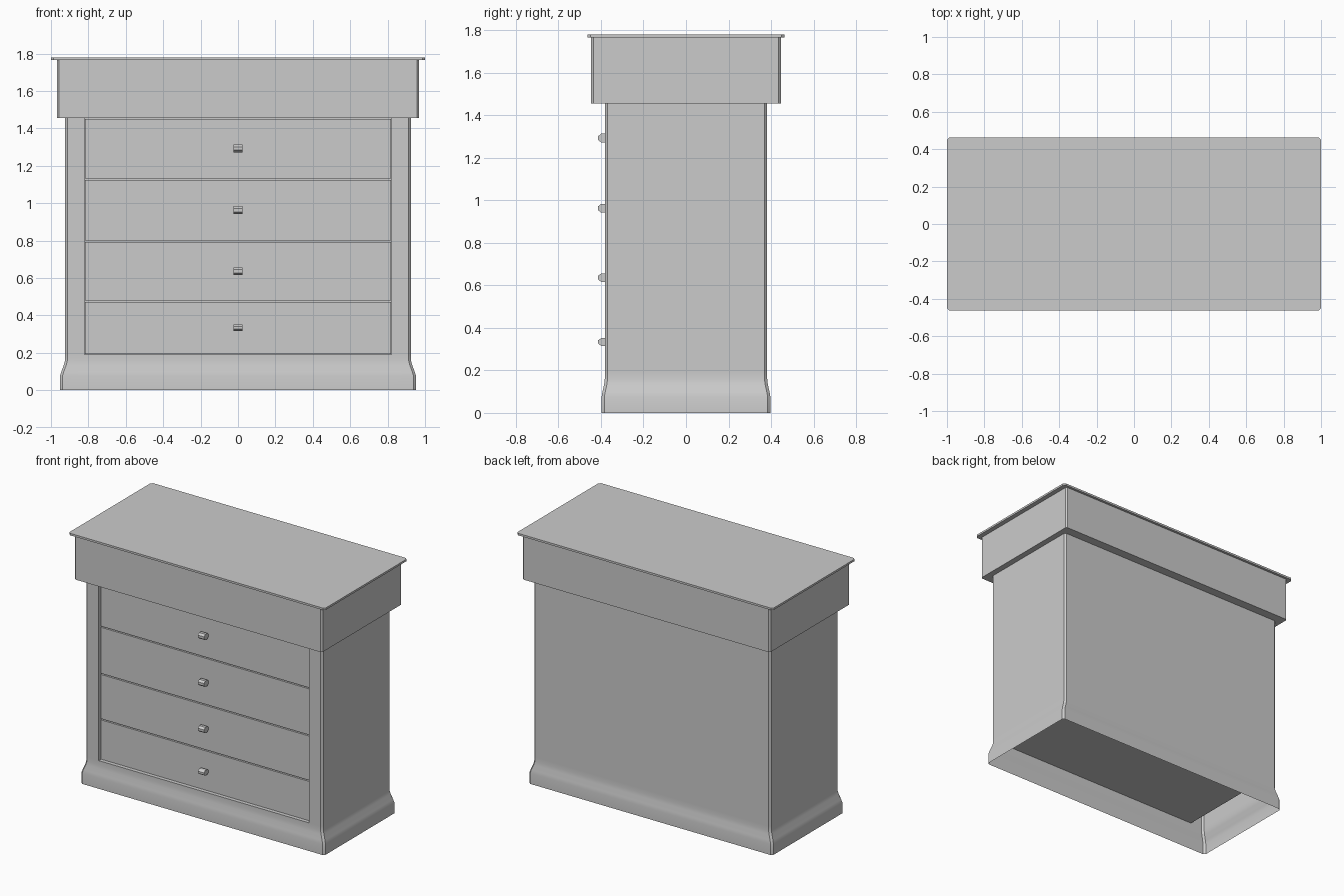
import bpy, bmesh, math

if "Cube" in bpy.data.objects:
    bpy.data.objects.remove(bpy.data.objects["Cube"])

HALF_OPEN = 0.82      # half width of the drawer opening
OPEN_Z = 0.19         # bottom of the drawer opening
BODY_TOP = 1.455


def finish(bm, name, smooth=False):
    bmesh.ops.recalc_face_normals(bm, faces=bm.faces)
    me = bpy.data.meshes.new(name)
    bm.to_mesh(me)
    bm.free()
    ob = bpy.data.objects.new(name, me)
    bpy.context.collection.objects.link(ob)
    if smooth:
        bpy.ops.object.select_all(action='DESELECT')
        ob.select_set(True)
        bpy.context.view_layer.objects.active = ob
        bpy.ops.object.shade_smooth_by_angle(angle=math.radians(32))
    return ob


def outline(hx, hy, c):
    """Rectangle with cut corners, starting on the front right."""
    return [(hx - c, -hy), (hx, -hy + c), (hx, hy - c), (hx - c, hy),
            (-hx + c, hy), (-hx, hy - c), (-hx, -hy + c), (-hx + c, -hy)]


def chamfered_slab(name, hx, hy, c, z0, z1):
    bm = bmesh.new()
    f = bm.faces.new([bm.verts.new((x, y, z0)) for x, y in outline(hx, hy, c)])
    ext = bmesh.ops.extrude_face_region(bm, geom=[f], use_keep_orig=True)
    top = [v for v in ext['geom'] if isinstance(v, bmesh.types.BMVert)]
    bmesh.ops.translate(bm, verts=top, vec=(0, 0, z1 - z0))
    return finish(bm, name)


def box(name, x0, x1, y0, y1, z0, z1):
    bm = bmesh.new()
    bmesh.ops.create_cube(bm, size=1)
    for v in bm.verts:
        v.co = ((x0 + x1) / 2 + v.co.x * (x1 - x0),
                (y0 + y1) / 2 + v.co.y * (y1 - y0),
                (z0 + z1) / 2 + v.co.z * (z1 - z0))
    return finish(bm, name)


# Cabinet shell: flared plinth rising into straight walls, open below and at the drawers
bm = bmesh.new()
profile = [(0.952, 0.397, 0), (0.952, 0.397, 0.075), (0.945, 0.393, 0.098),
           (0.931, 0.385, 0.135), (0.925, 0.382, 0.16),
           (0.925, 0.382, OPEN_Z), (0.925, 0.382, BODY_TOP)]
rings = []
for hx, hy, z in profile:
    pts = [(HALF_OPEN, -hy)] + outline(hx, hy, 0.013) + [(-HALF_OPEN, -hy)]
    rings.append([bm.verts.new((x, y, z)) for x, y in pts])
for k, (a, b) in enumerate(zip(rings, rings[1:])):
    n = len(a)
    for i in range(n):
        if i == n - 1 and k == len(rings) - 2:
            continue                      # leave the drawer opening
        j = (i + 1) % n
        bm.faces.new((a[i], a[j], b[j], b[i]))
finish(bm, "cabinet_body", smooth=True)

# Lining of the drawer opening: floor and two sides
bm = bmesh.new()
path = [(-HALF_OPEN, BODY_TOP), (-HALF_OPEN, OPEN_Z),
        (HALF_OPEN, OPEN_Z), (HALF_OPEN, BODY_TOP)]
front = [bm.verts.new((x, -0.382, z)) for x, z in path]
back = [bm.verts.new((x, 0.36, z)) for x, z in path]
for i in range(3):
    bm.faces.new((front[i], front[i + 1], back[i + 1], back[i]))
finish(bm, "drawer_lining")

# Top box and overhanging top board
chamfered_slab("top_box", 0.967, 0.446, 0.01, BODY_TOP, 1.768)
chamfered_slab("top_board", 1.0, 0.463, 0.014, 1.766, 1.78)

# Drawers, each with an eight-sided bar knob
levels = [OPEN_Z, 0.475, 0.795, 1.128, BODY_TOP]
for n, (z0, z1) in enumerate(zip(levels, levels[1:]), 1):
    box(f"drawer_{n}", -0.817, 0.817, -0.362, 0.35, z0 + 0.004, z1 - 0.004)
    h = (z1 - z0) * 0.068
    zc = (z0 + z1) / 2 + 0.001
    bm = bmesh.new()
    ring = [bm.verts.new((-0.024, -0.388 + 0.028 * math.cos(a), zc + h * math.sin(a)))
            for a in (math.pi * (i + 0.5) / 4 for i in range(8))]
    f = bm.faces.new(ring)
    ext = bmesh.ops.extrude_face_region(bm, geom=[f], use_keep_orig=True)
    bmesh.ops.translate(bm, vec=(0.048, 0, 0),
                        verts=[v for v in ext['geom'] if isinstance(v, bmesh.types.BMVert)])
    finish(bm, f"drawer_knob_{n}")
